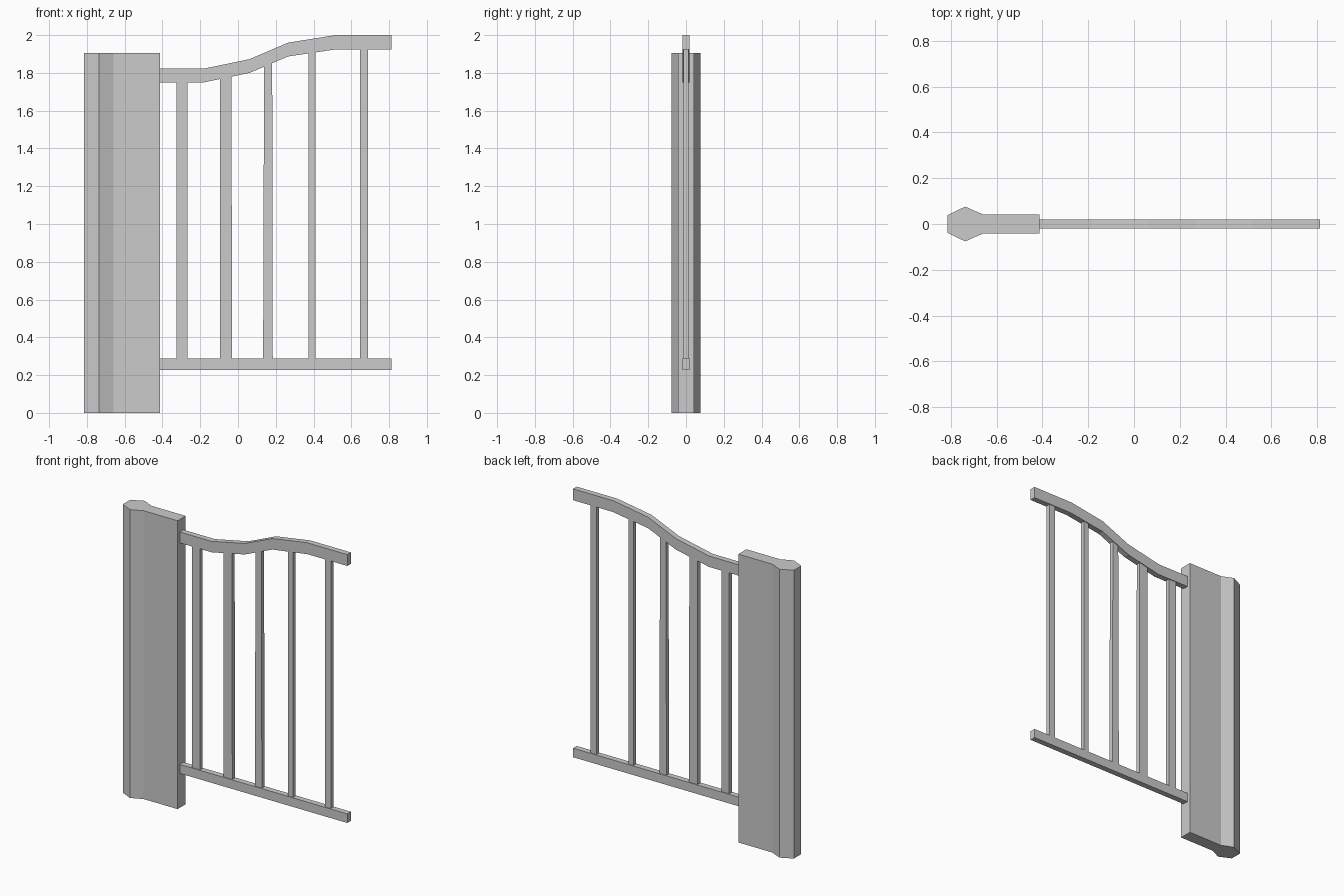
import bpy
import bmesh

if "Cube" in bpy.data.objects:
    bpy.data.objects.remove(bpy.data.objects["Cube"])


def prism(name, pts, to3d, offset):
    """Extrude a closed 2D outline into a solid."""
    bm = bmesh.new()
    face = bm.faces.new([bm.verts.new(to3d(a, b)) for a, b in pts])
    res = bmesh.ops.extrude_face_region(bm, geom=[face])
    verts = [v for v in res["geom"] if isinstance(v, bmesh.types.BMVert)]
    bmesh.ops.translate(bm, verts=verts, vec=offset)
    bmesh.ops.recalc_face_normals(bm, faces=bm.faces)
    mesh = bpy.data.meshes.new(name)
    bm.to_mesh(mesh)
    bm.free()
    obj = bpy.data.objects.new(name, mesh)
    bpy.context.collection.objects.link(obj)
    return obj


def slab(name, pts, half_depth):
    """Front-view outline (x, z) given thickness along y."""
    return prism(name, pts, lambda x, z: (x, -half_depth, z), (0, 2 * half_depth, 0))


# Post: mirrored plan outline, raised to full height
side = [(-0.815, 0.038), (-0.737, 0.076), (-0.66, 0.042), (-0.412, 0.042)]
plan = side + [(x, -y) for x, y in reversed(side)]
prism("post", plan, lambda x, y: (x, y, 0), (0, 0, 1.905))

# Straight bottom rail
slab("bottom_rail", [(-0.414, 0.227), (0.812, 0.227), (0.812, 0.287), (-0.414, 0.287)], 0.019)

# Top rail stepping up in a shallow S
upper = [(-0.414, 1.822), (-0.183, 1.822), (0.062, 1.873), (0.265, 1.96), (0.515, 2.0), (0.812, 2.0)]
lower = [(-0.414, 1.75), (-0.18, 1.75), (0.062, 1.8), (0.265, 1.887), (0.522, 1.925), (0.812, 1.925)]
slab("top_rail", upper + lower[::-1], 0.019)


def underside(x):
    for (x0, z0), (x1, z1) in zip(lower, lower[1:]):
        if x <= x1:
            return z0 + (z1 - z0) * (x - x0) / (x1 - x0)


# Uneven bars: left and right edges at the foot, then at the head
bars = [(-0.325, -0.268, -0.325, -0.268), (-0.095, -0.032, -0.095, -0.034),
        (0.133, 0.184, 0.138, 0.181), (0.374, 0.411, 0.374, 0.411),
        (0.645, 0.688, 0.645, 0.688)]
for i, (l0, r0, l1, r1) in enumerate(bars):
    slab(f"bar_{i + 1}", [(l0, 0.285), (r0, 0.285), (r1, underside(r1) + 0.002),
                          (l1, underside(l1) + 0.002)], 0.014)
